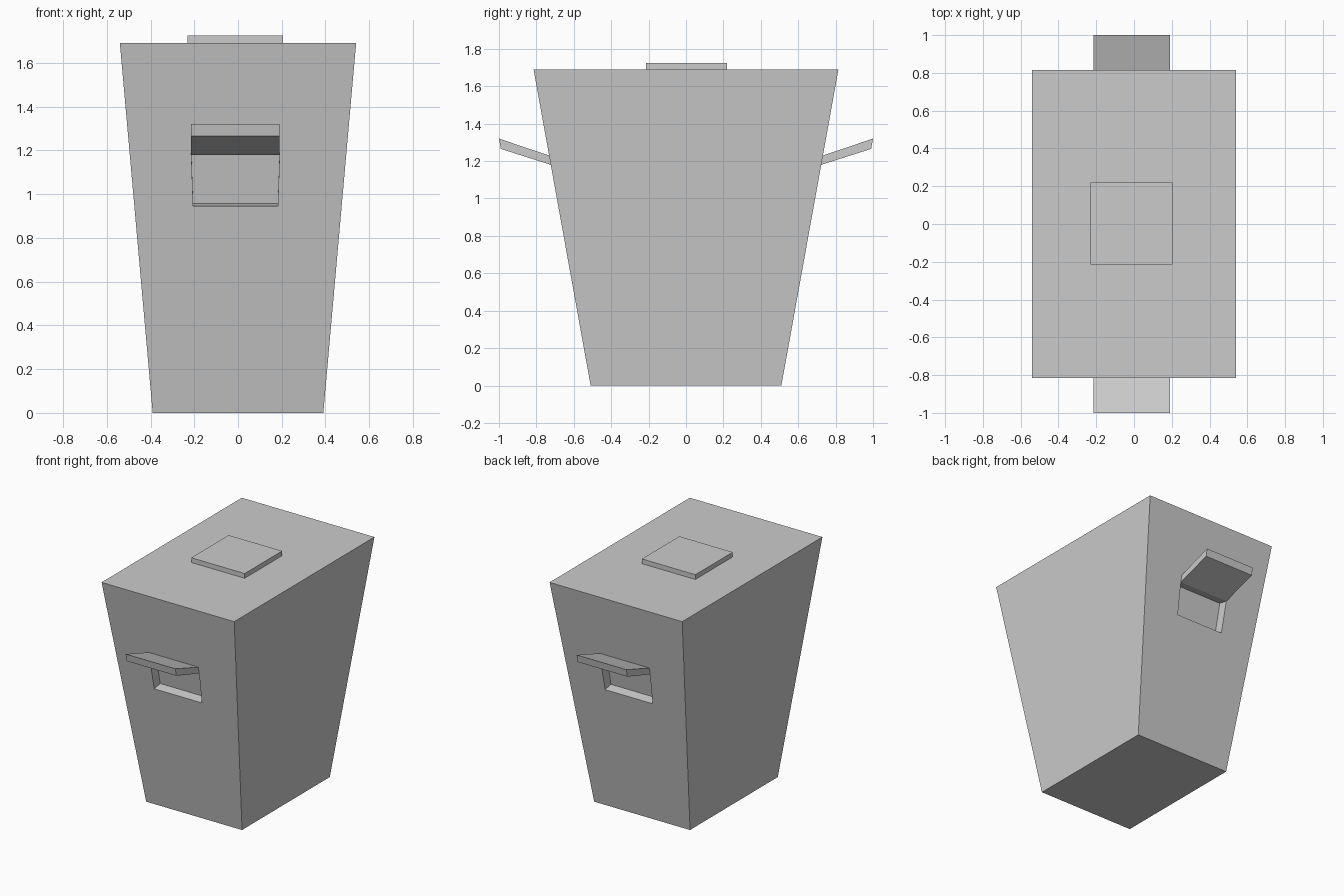
import bpy
import bmesh
from mathutils import Vector

if "Cube" in bpy.data.objects:
    bpy.data.objects.remove(bpy.data.objects["Cube"])

H = 1.69
B_X, B_Y, T_X, T_Y = 0.39, 0.51, 0.54, 0.815


def wall_y(z):
    return B_Y + (T_Y - B_Y) * z / H


def loft(name, ring_a, ring_b):
    """Closed solid between two matching rings of points."""
    bm = bmesh.new()
    a = [bm.verts.new(p) for p in ring_a]
    b = [bm.verts.new(p) for p in ring_b]
    bm.faces.new(a)
    bm.faces.new(b)
    n = len(a)
    for i in range(n):
        j = (i + 1) % n
        bm.faces.new((a[i], a[j], b[j], b[i]))
    bmesh.ops.recalc_face_normals(bm, faces=bm.faces)
    mesh = bpy.data.meshes.new(name)
    bm.to_mesh(mesh)
    bm.free()
    obj = bpy.data.objects.new(name, mesh)
    bpy.context.collection.objects.link(obj)
    return obj


def rect(x0, x1, y0, y1, z):
    return [(x0, y0, z), (x1, y0, z), (x1, y1, z), (x0, y1, z)]


# Tapered bin body and the square plate on its top
body = loft("bin_body", rect(-B_X, B_X, -B_Y, B_Y, 0), rect(-T_X, T_X, -T_Y, T_Y, H))
loft("top_plate", rect(-0.23, 0.205, -0.215, 0.22, H), rect(-0.23, 0.205, -0.215, 0.22, 1.725))

inward = Vector((0, -H, T_Y - B_Y)).normalized()
for side, s in (("front", -1), ("back", 1)):
    # Slanted flap standing out from the wall
    profile = [(wall_y(1.18), 1.18), (0.99, 1.265), (1.0, 1.32), (wall_y(1.23), 1.23)]
    loft(side + "_flap", [(-0.215, s * y, z) for y, z in profile],
         [(0.19, s * y, z) for y, z in profile])

    # Shallow recess below the flap, cut square to the sloping wall
    mouth = [Vector((x, wall_y(z), z)) for x, z in
             ((-0.205, 0.945), (0.182, 0.945), (0.19, 1.18), (-0.213, 1.18))]
    rings = [[(p.x, s * p.y, p.z) for p in (m + inward * d for m in mouth)]
             for d in (-0.05, 0.07)]
    cutter = loft(side + "_recess_cutter", *rings)
    cutter.hide_render = True
    cutter.display_type = 'WIRE'
    cut = body.modifiers.new(side + "_recess", 'BOOLEAN')
    cut.operation = 'DIFFERENCE'
    cut.solver = 'EXACT'
    cut.object = cutter
